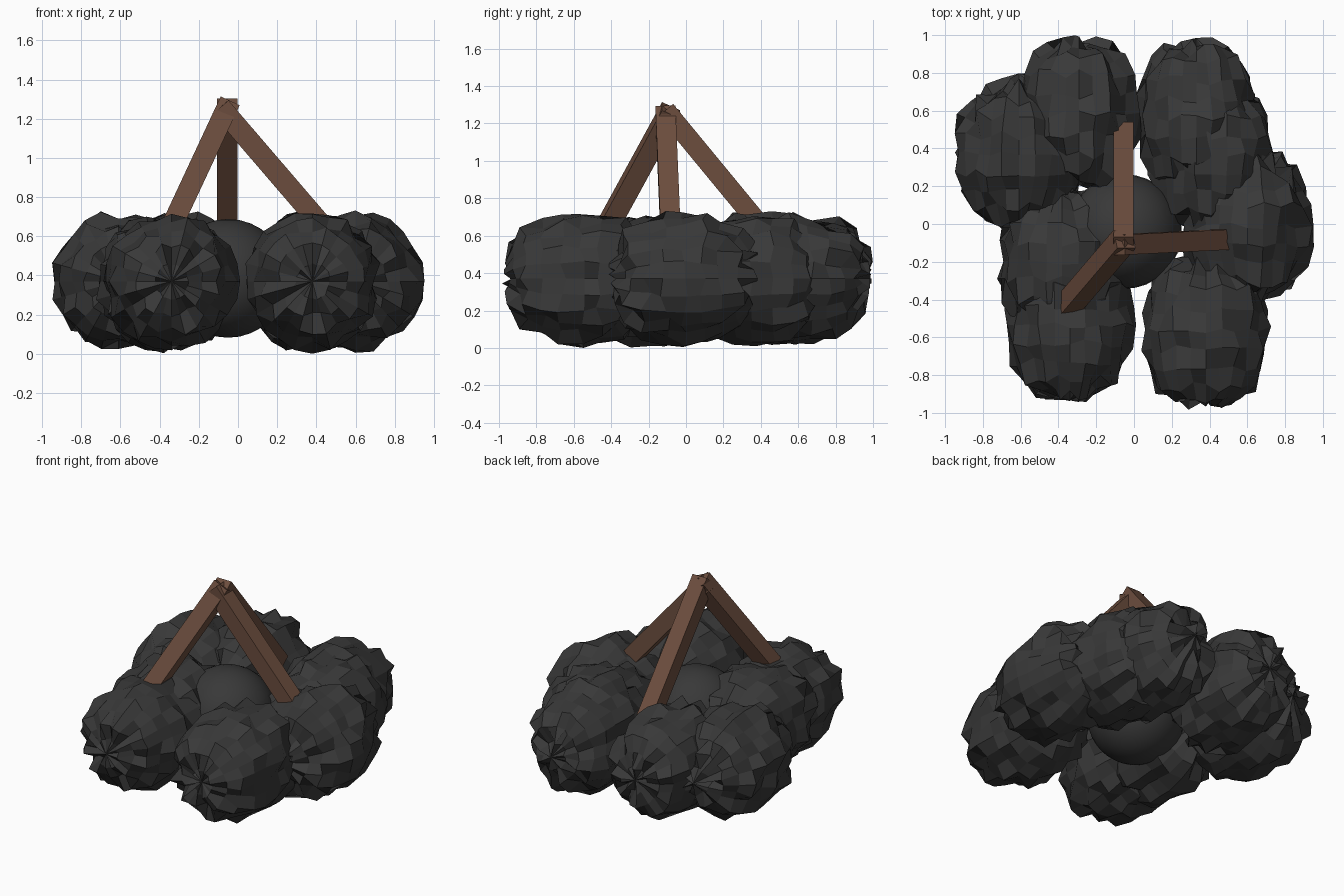
import bpy, bmesh, random
from math import pi
from mathutils import Vector, Matrix

if "Cube" in bpy.data.objects:
    bpy.data.objects.remove(bpy.data.objects["Cube"])

random.seed(4)


def material(name, col):
    m = bpy.data.materials.new(name)
    m.diffuse_color = (*col, 1)
    m.use_nodes = True
    m.node_tree.nodes["Principled BSDF"].inputs["Base Color"].default_value = m.diffuse_color
    return m


coal = material("dark_stone", (0.04, 0.04, 0.04))
wood = material("brown_wood", (0.15, 0.075, 0.048))


def finish(bm, name, mat):
    bmesh.ops.recalc_face_normals(bm, faces=bm.faces)
    me = bpy.data.meshes.new(name)
    bm.to_mesh(me)
    bm.free()
    me.materials.append(mat)
    ob = bpy.data.objects.new(name, me)
    bpy.context.collection.objects.link(ob)
    return ob


# Rugged stone: sphere with its poles along y, slightly boxy, spiky jitter
def stone(name, centre, half):
    bm = bmesh.new()
    bmesh.ops.create_uvsphere(bm, u_segments=24, v_segments=12, radius=1,
                              matrix=Matrix.Rotation(pi / 2, 4, 'X'))
    p = 2.6
    for v in bm.verts:
        c = v.co
        rho = (c.x ** 2 + c.z ** 2) ** 0.5
        k = (rho ** p + abs(c.y) ** p) ** (-1 / p)
        k *= random.uniform(0.82, 1.02)
        v.co = Vector(centre) + Vector([c[i] * k * half[i] for i in range(3)])
        v.co.y += random.uniform(-0.02, 0.02)
        v.co.z = max(v.co.z, 0)
    finish(bm, name, coal)


# Ring of stones: x, y, half width, half length
ring = [(0.60, -0.01, 0.35, 0.41), (0.33, 0.56, 0.33, 0.42),
        (0.41, 0.36, 0.35, 0.40),
        (-0.29, 0.58, 0.33, 0.42), (-0.61, 0.37, 0.35, 0.41),
        (-0.38, -0.20, 0.36, 0.40), (-0.34, -0.54, 0.35, 0.41),
        (0.38, -0.56, 0.36, 0.42)]
for i, (x, y, hx, hy) in enumerate(ring):
    stone(f"stone_{i + 1}", (x, y, 0.37), (hx, hy, 0.365))

# Smooth dark ball in the middle
bm = bmesh.new()
bmesh.ops.create_uvsphere(bm, u_segments=32, v_segments=16, radius=0.303,
                          matrix=Matrix.Translation((-0.05, -0.04, 0.385)))
for f in bm.faces:
    f.smooth = True
finish(bm, "centre_ball", coal)


# Square timber between two points, one pair of faces edge-on to the front
def beam(name, top, foot, width):
    top, foot = Vector(top), Vector(foot)
    z = (top - foot).normalized()
    side = Vector((z.z, 0, -z.x)).normalized()
    rot = Matrix((side, z.cross(side), z)).transposed().to_4x4()
    m = (Matrix.Translation((top + foot) / 2) @ rot
         @ Matrix.Diagonal((width, width, (top - foot).length, 1)))
    bm = bmesh.new()
    bmesh.ops.create_cube(bm, size=1, matrix=m)
    finish(bm, name, wood)


# Tripod of three beams meeting at the top
beam("right_beam", (-0.09, -0.11, 1.26), (0.52, -0.08, 0.55), 0.107)
beam("back_beam", (-0.055, -0.11, 1.27), (-0.055, 0.50, 0.53), 0.107)
beam("left_beam", (-0.05, -0.08, 1.27), (-0.40, -0.49, 0.52), 0.107)
